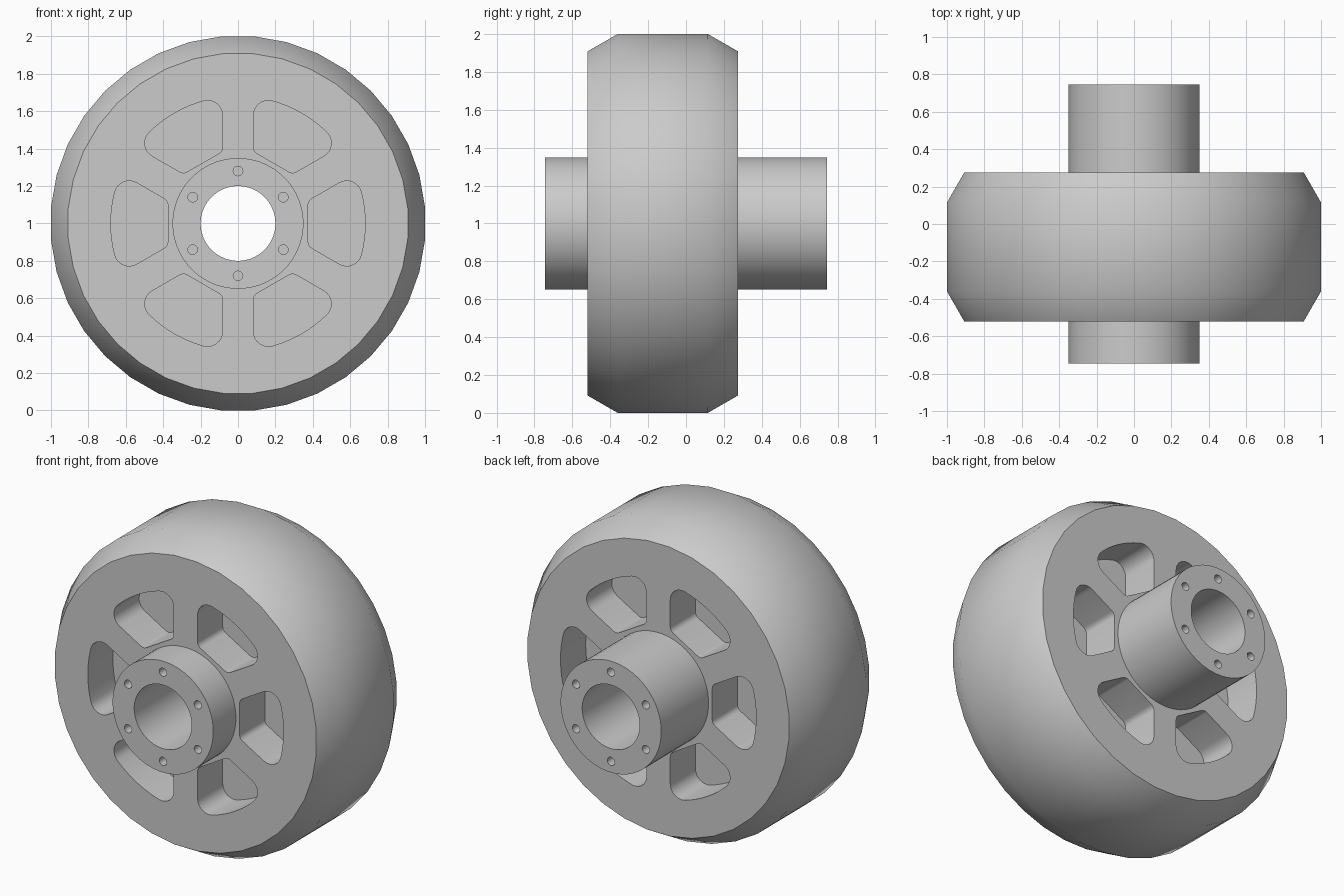
import bpy, bmesh
from math import sin, cos, pi, radians, sqrt
from mathutils import Matrix, Vector

cube = bpy.data.objects.get("Cube")
if cube:
    bpy.data.objects.remove(cube, do_unlink=True)

FRONT, BACK, HUB_END = -0.52, 0.275, 0.745
AXLE = Vector((0, 0, 1))

grey = bpy.data.materials.new("plain grey")
grey.use_nodes = True
grey.diffuse_color = (0.6, 0.6, 0.6, 1)
grey.node_tree.nodes["Principled BSDF"].inputs["Base Color"].default_value = (0.6, 0.6, 0.6, 1)


def finish(name, bm):
    bmesh.ops.recalc_face_normals(bm, faces=bm.faces[:])
    mesh = bpy.data.meshes.new(name)
    bm.to_mesh(mesh)
    bm.free()
    mesh.materials.append(grey)
    obj = bpy.data.objects.new(name, mesh)
    bpy.context.collection.objects.link(obj)
    return obj


def lathe(name, profile, sides):
    """Revolve a closed (radius, y) profile around the axle; flats face up and sideways."""
    bm = bmesh.new()
    rings = []
    for i in range(sides):
        a = 2 * pi * (i + 0.5) / sides
        rings.append([bm.verts.new(AXLE + Vector((r * cos(a), y, r * sin(a)))) for r, y in profile])
    n = len(profile)
    for i, ring in enumerate(rings):
        nxt = rings[(i + 1) % sides]
        for j in range(n):
            k = (j + 1) % n
            bm.faces.new((ring[j], ring[k], nxt[k], nxt[j]))
    return finish(name, bm)


def add_prism(bm, outline, y0, y1, angle):
    """Extrude an (x, z) outline along y and turn it around the axle."""
    turn = Matrix.Rotation(angle, 3, 'Y')
    ends = [[bm.verts.new(AXLE + turn @ Vector((x, y, z))) for x, z in outline] for y in (y0, y1)]
    bm.faces.new(ends[0])
    bm.faces.new(ends[1][::-1])
    n = len(outline)
    for i in range(n):
        j = (i + 1) % n
        bm.faces.new((ends[0][i], ends[0][j], ends[1][j], ends[1][i]))


def arc(cx, cz, r, a0, a1, steps):
    angles = [radians(a0 + (a1 - a0) * i / steps) for i in range(steps + 1)]
    return [(cx + r * cos(a), cz + r * sin(a)) for a in angles]


def cut(obj, bm):
    cutter = finish("cutter", bm)
    cutter.hide_render = True
    mod = obj.modifiers.new("cut", 'BOOLEAN')
    mod.operation = 'DIFFERENCE'
    mod.solver = 'EXACT'
    mod.object = cutter
    bpy.context.view_layer.objects.active = obj
    bpy.ops.object.modifier_apply(modifier=mod.name)
    bpy.data.objects.remove(cutter, do_unlink=True)


# Tyre with chamfered shoulders; its flats lie at radius 1
SIDES = 36
k = 1 / cos(pi / SIDES)
tyre = lathe("tyre", [(0.8 * k, FRONT), (0.908 * k, FRONT), (k, -0.36), (k, 0.115),
                      (0.908 * k, BACK), (0.8 * k, BACK)], SIDES)

# Rim disc, overlapping into the hub wall
rim = lathe("rim", [(0.3, FRONT), (0.8 * k, FRONT), (0.8 * k, BACK), (0.3, BACK)], SIDES)

# Pocket outline: straight inner edge, sides parallel to the spokes, curved outer edge
SPOKE, INNER, OUTER, SMALL, BIG = 0.083, 0.375, 0.68, 0.04, 0.08
ix = INNER + SMALL
iz = (ix / 2 - SPOKE - SMALL) / cos(radians(30))
d = SPOKE + BIG
t = sqrt((OUTER - BIG) ** 2 - d ** 2)
ox, oz = t * cos(pi / 6) + d * sin(pi / 6), t * sin(pi / 6) - d * cos(pi / 6)
lean = Vector((1, 0)).angle(Vector((ox, oz))) * 180 / pi
half = arc(0, 0, OUTER, 0, lean, 4)[:-1]
half += arc(ox, oz, BIG, lean, 120, 8) + arc(ix, iz, SMALL, 120, 180, 5)
outline = half + [(x, -z) for x, z in half[:0:-1]]

# Six blind pockets on each side, leaving a web between them
DEPTH = 0.25
pockets = bmesh.new()
for i in range(6):
    add_prism(pockets, outline, FRONT - 0.1, FRONT + DEPTH, i * pi / 3)
    add_prism(pockets, outline, BACK - DEPTH, BACK + 0.1, i * pi / 3)
cut(rim, pockets)

# Hub tube with outer wall and bore
hub = lathe("hub", [(0.2, -HUB_END), (0.35, -HUB_END), (0.35, HUB_END), (0.2, HUB_END)], 48)

# Ring of small screw holes in both hub ends
hole = arc(0.28, 0, 0.026, 0, 330, 11)
holes = bmesh.new()
for i in range(6):
    for y0, y1 in ((-HUB_END - 0.1, -HUB_END + 0.1), (HUB_END - 0.1, HUB_END + 0.1)):
        add_prism(holes, hole, y0, y1, pi / 2 + i * pi / 3)
cut(hub, holes)

# Smooth round walls, crisp edges
bpy.ops.object.select_all(action='DESELECT')
for obj in (tyre, rim, hub):
    obj.select_set(True)
bpy.context.view_layer.objects.active = tyre
bpy.ops.object.shade_smooth_by_angle(angle=radians(40))
